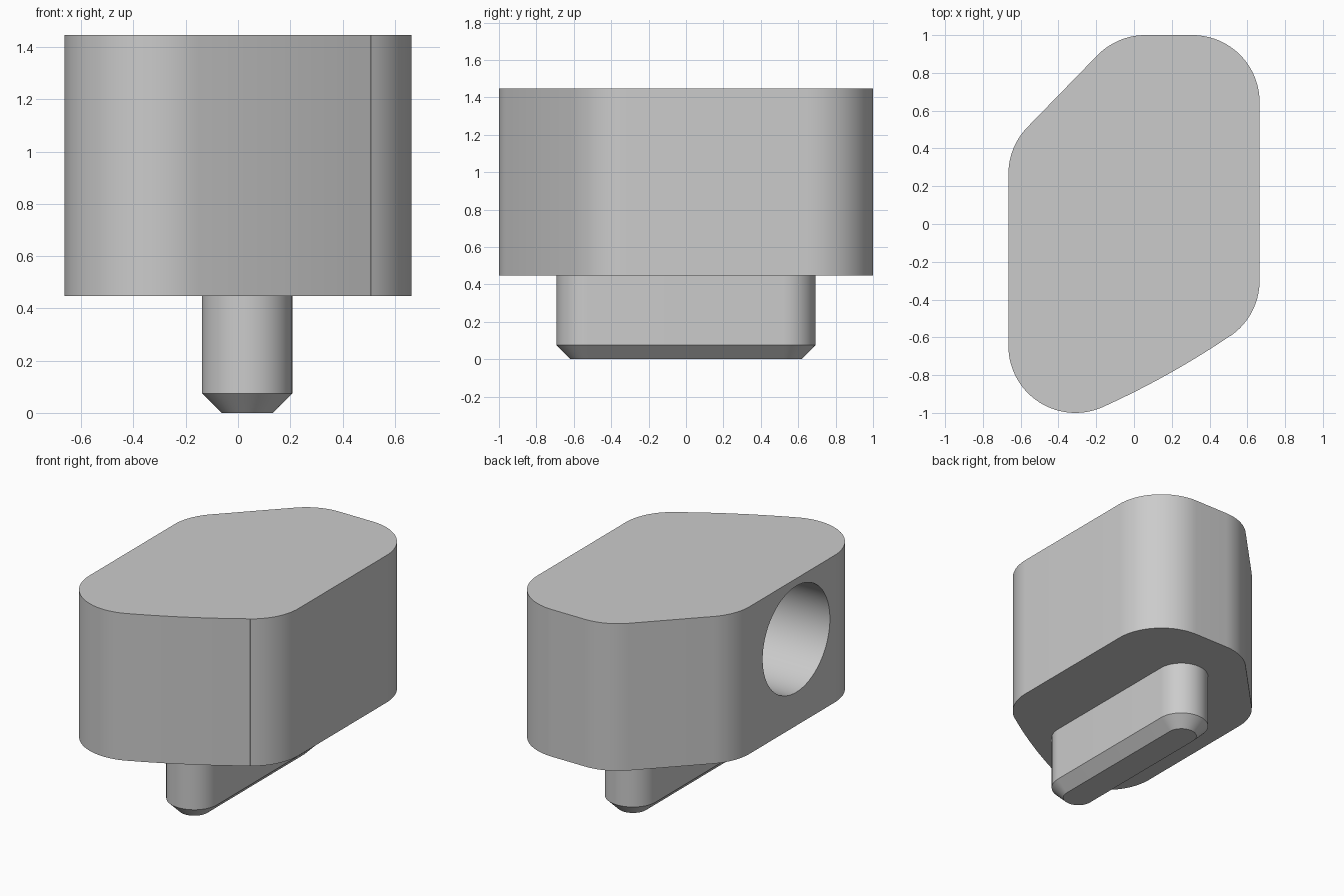
import bpy
import bmesh
from math import cos, sin, radians
from mathutils import Matrix

cube = bpy.data.objects.get("Cube")
if cube:
    bpy.data.objects.remove(cube, do_unlink=True)

# Single plain grey
grey = bpy.data.materials.new("plain grey")
grey.use_nodes = True
colour = (0.6, 0.6, 0.6, 1)
grey.diffuse_color = colour
grey.node_tree.nodes["Principled BSDF"].inputs["Base Color"].default_value = colour


def arc(cx, cy, r, start, end, steps):
    """Points along an arc, angles in degrees."""
    angles = [radians(start + (end - start) * i / steps) for i in range(steps + 1)]
    return [(cx + r * cos(a), cy + r * sin(a)) for a in angles]


def add_object(name, bm):
    bmesh.ops.remove_doubles(bm, verts=bm.verts, dist=0.0005)
    bmesh.ops.recalc_face_normals(bm, faces=bm.faces)
    mesh = bpy.data.meshes.new(name)
    bm.to_mesh(mesh)
    bm.free()
    mesh.materials.append(grey)
    obj = bpy.data.objects.new(name, mesh)
    bpy.context.collection.objects.link(obj)
    return obj


def loft(name, sections):
    """Join matching outlines, given as (outline, height), and cap both ends."""
    bm = bmesh.new()
    rings = [[bm.verts.new((x, y, z)) for x, y in pts] for pts, z in sections]
    for low, high in zip(rings, rings[1:]):
        for i in range(len(low)):
            j = (i + 1) % len(low)
            bm.faces.new((low[i], low[j], high[j], high[i]))
    bm.faces.new(rings[0][::-1])
    bm.faces.new(rings[-1])
    return add_object(name, bm)


def smooth(obj):
    bpy.ops.object.select_all(action="DESELECT")
    obj.select_set(True)
    bpy.context.view_layer.objects.active = obj
    bpy.ops.object.shade_smooth_by_angle(angle=radians(30))


BASE, TOP = 0.447, 1.447

# Body: rounded outline with a slanted back corner and a bowed front
R = 0.355
outline = (arc(0.31, 0.645, R, 0, 90, 24)
           + arc(0.06, 0.645, R, 90, 135, 12)
           + arc(-0.31, 0.265, R, 135, 180, 12)
           + arc(-0.31, -0.645, R, 180, 294.5, 30)
           + arc(-2.048, 3.195, 4.57, 294.5, 304, 10)
           + arc(0.31, -0.3, R, 304, 360, 15))
body = loft("body", [(outline, BASE), (outline, TOP)])

# Blind round hole in the right side
bm = bmesh.new()
place = Matrix.Translation((-0.265, -0.234, 1.035)) @ Matrix.Rotation(radians(90), 4, "Y")
bmesh.ops.create_cone(bm, cap_ends=True, segments=64, radius1=0.361,
                      radius2=0.361, depth=1.0, matrix=place)
cutter = add_object("hole_cutter", bm)
cutter.hide_render = True
cut = body.modifiers.new("hole", "BOOLEAN")
cut.operation = "DIFFERENCE"
cut.solver = "EXACT"
cut.object = cutter
bpy.context.view_layer.objects.active = body
bpy.ops.object.modifier_apply(modifier=cut.name)
bpy.data.objects.remove(cutter, do_unlink=True)
smooth(body)


# Key: round-ended tongue with a chamfered foot
def slot(r):
    return arc(0.035, 0.519, r, 0, 180, 32) + arc(0.035, -0.519, r, 180, 360, 32)


WIDE, CHAMFER = 0.173, 0.075
key = loft("locating_key", [(slot(WIDE - CHAMFER), 0), (slot(WIDE), CHAMFER), (slot(WIDE), BASE)])
smooth(key)
